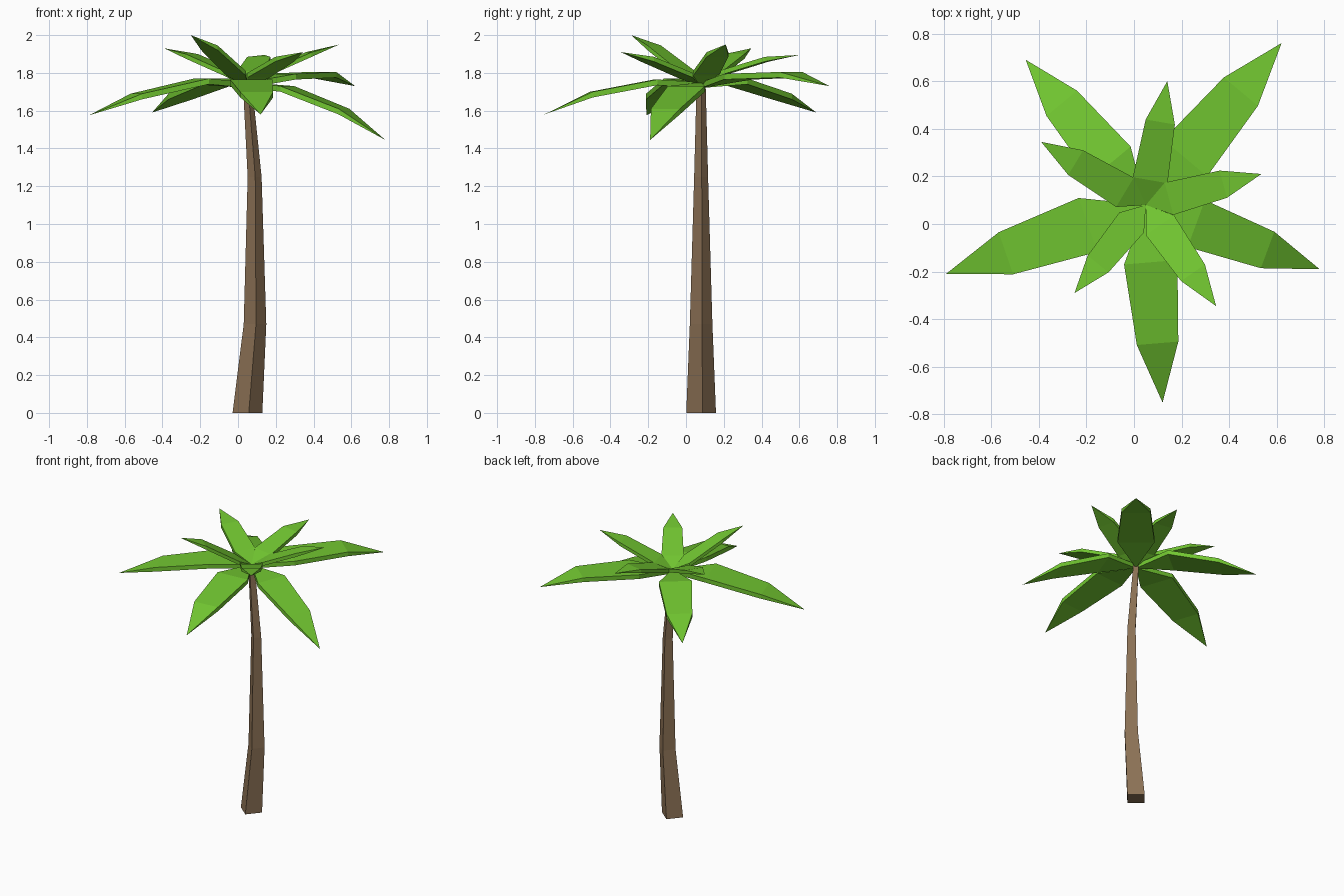
import bpy, bmesh
from math import cos, sin, radians
from mathutils import Vector

cube = bpy.data.objects.get("Cube")
if cube:
    bpy.data.objects.remove(cube, do_unlink=True)


def material(name, rgb):
    mat = bpy.data.materials.new(name)
    mat.use_nodes = True
    mat.diffuse_color = (*rgb, 1)
    mat.node_tree.nodes["Principled BSDF"].inputs["Base Color"].default_value = (*rgb, 1)
    return mat


bark = material("bark brown", (0.26, 0.165, 0.09))
green = material("leaf green", (0.165, 0.56, 0.03))


def add_object(name, bm, mat):
    bmesh.ops.recalc_face_normals(bm, faces=bm.faces)
    mesh = bpy.data.meshes.new(name)
    bm.to_mesh(mesh)
    bm.free()
    mesh.materials.append(mat)
    obj = bpy.data.objects.new(name, mesh)
    bpy.context.collection.objects.link(obj)
    return obj


# Trunk: four-sided, tapering, gently bowed
def build_trunk(sections):
    bm = bmesh.new()
    rings = []
    for z, x, radius in sections:
        angles = [radians(5 + 90 * i) for i in range(4)]
        rings.append([bm.verts.new((x + radius * cos(a), 0.08 + radius * sin(a), z))
                      for a in angles])
    for low, high in zip(rings, rings[1:]):
        for i in range(4):
            j = (i + 1) % 4
            bm.faces.new((low[i], low[j], high[j], high[i]))
    bm.faces.new(rings[0])
    bm.faces.new(rings[-1])
    add_object("trunk", bm, bark)


build_trunk([(0, 0.05, 0.079), (0.47, 0.09, 0.06), (1.25, 0.088, 0.037), (1.74, 0.05, 0.024)])

# Fronds: pointed root, wide base, shoulders and pointed tip
CROWN = Vector((0.05, 0.08, 0))
ROOT_Z = 1.75


def build_frond(name, tip, base_z, shoulder_z, shape, thickness):
    base_at, base_half, shoulder_at, shoulder_half = shape
    along = Vector((tip[0], tip[1], 0)) - CROWN
    across = Vector((-along.y, along.x, 0))
    bm = bmesh.new()

    def layer(drop):
        def point(t, side, z):
            return bm.verts.new(CROWN + along * t + across * side + Vector((0, 0, z - drop)))
        root = point(0, 0, ROOT_Z)
        base = [point(base_at, s * base_half, base_z) for s in (-1, 1)]
        shoulder = [point(shoulder_at, s * shoulder_half, shoulder_z) for s in (-1, 1)]
        return root, base, shoulder

    end = bm.verts.new(tip)
    outlines = []
    for drop in (0, thickness):
        root, base, shoulder = layer(drop)
        bm.faces.new((root, base[0], base[1]))
        bm.faces.new((base[0], shoulder[0], shoulder[1], base[1]))
        bm.faces.new((shoulder[0], end, shoulder[1]))
        outlines.append([[root, base[i], shoulder[i]] for i in (0, 1)])
    # Rim between the upper and lower skins
    for top, bottom in zip(*outlines):
        for i in range(2):
            bm.faces.new((top[i], top[i + 1], bottom[i + 1], bottom[i]))
        bm.faces.new((top[2], end, bottom[2]))
    add_object(name, bm, green)


LOWER = (0.29, 0.135, 0.70, 0.105)
UPPER = (0.2, 0.14, 0.67, 0.118)

# Lower, drooping fronds
for name, tip, base_z, shoulder_z in (
        ("right", (-0.79, -0.21, 1.575), 1.77, 1.69),
        ("back_right", (-0.455, 0.69, 1.59), 1.77, 1.69),
        ("back_left", (0.62, 0.76, 1.73), 1.795, 1.805),
        ("left", (0.78, -0.19, 1.445), 1.73, 1.61),
        ("front", (0.12, -0.75, 1.58), 1.765, 1.70)):
    build_frond("lower_frond_" + name, tip, base_z, shoulder_z, LOWER, 0.03)

# Upper, rising fronds
for name, tip, base_z, shoulder_z in (
        ("right", (-0.39, 0.345, 1.93), 1.81, 1.90),
        ("back", (0.14, 0.6, 1.895), 1.81, 1.885),
        ("left", (0.535, 0.21, 1.95), 1.81, 1.91),
        ("front_left", (0.345, -0.345, 1.91), 1.80, 1.885),
        ("front_right", (-0.25, -0.29, 2.0), 1.81, 1.945)):
    build_frond("upper_frond_" + name, tip, base_z, shoulder_z, UPPER, 0.025)
